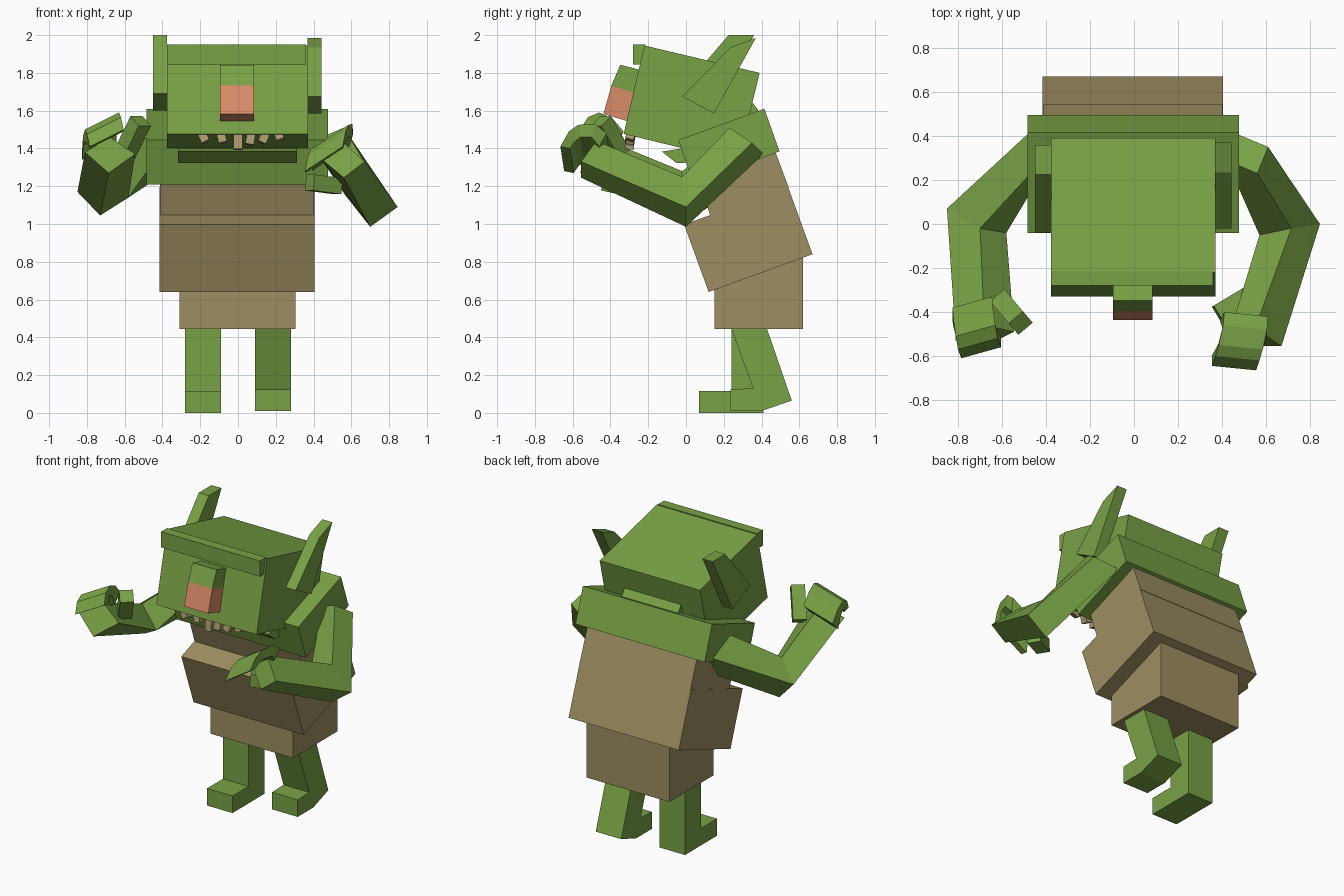
import bpy, bmesh
from mathutils import Vector


def material(name, rgb):
    m = bpy.data.materials.new(name)
    m.diffuse_color = (*rgb, 1)
    return m


GREEN = material("green skin", (0.19, 0.36, 0.06))
TAN = material("tan cloth", (0.34, 0.27, 0.12))
PINK = material("pink nose", (0.70, 0.26, 0.14))
BONE = material("bone teeth", (0.42, 0.33, 0.16))


def loft(name, sections, mat):
    """Closed skin through a row of equal-sided sections."""
    bm = bmesh.new()
    rings = [[bm.verts.new(p) for p in s] for s in sections]
    n = len(rings[0])
    for a, b in zip(rings, rings[1:]):
        for i in range(n):
            j = (i + 1) % n
            bm.faces.new((a[i], a[j], b[j], b[i]))
    bm.faces.new(rings[0][::-1])
    bm.faces.new(rings[-1])
    bmesh.ops.recalc_face_normals(bm, faces=bm.faces)
    mesh = bpy.data.meshes.new(name)
    bm.to_mesh(mesh)
    bm.free()
    mesh.materials.append(mat)
    ob = bpy.data.objects.new(name, mesh)
    bpy.context.collection.objects.link(ob)
    return ob


def prism(name, profile, x0, x1, mat):
    """Side profile of (y, z) points extruded across x."""
    return loft(name, [[(x, y, z) for y, z in profile] for x in (x0, x1)], mat)


def bar(name, start, end, size, mat, up=(0, 0, 1)):
    """Square bar between two points."""
    a, b = Vector(start), Vector(end)
    d = (b - a).normalized()
    s = d.cross(Vector(up)).normalized() * size / 2
    t = d.cross(s).normalized() * size / 2
    return loft(name, [[p + s + t, p - s + t, p - s - t, p + s - t] for p in (a, b)], mat)


def fingers(name, path, width, drop):
    """Curled mitt: a slab following a path, with given width and thickness vectors."""
    w = Vector(width)
    secs = []
    for p, t in zip(path, drop):
        p, t = Vector(p), Vector(t)
        secs.append([p, p + w, p + w + t, p + t])
    return loft(name, secs, GREEN)


# Legs and feet
prism("straight_leg", [(0.24, 0.5), (0.24, 0.115), (0.07, 0.115), (0.07, 0),
                       (0.41, 0), (0.41, 0.5)], -0.28, -0.09, GREEN)
prism("stepping_leg", [(0.22, 0.5), (0.355, 0.13), (0.235, 0.125), (0.235, 0.01),
                       (0.40, 0.01), (0.56, 0.065), (0.41, 0.5)], 0.09, 0.28, GREEN)

# Clothed body
prism("pelvis", [(0.15, 0.445), (0.62, 0.445), (0.62, 0.86), (0.15, 0.86)], -0.31, 0.305, TAN)
prism("belly", [(0.12, 0.64), (0.67, 0.84), (0.54, 1.197), (-0.01, 0.997)], -0.415, 0.405, TAN)
prism("chest", [(0.13, 1.04), (0.545, 1.19), (0.47, 1.39), (0.06, 1.245)], -0.413, 0.403, TAN)
prism("shoulders", [(-0.04, 1.445), (0.415, 1.61), (0.495, 1.385), (0.04, 1.21)],
      -0.485, 0.477, GREEN)

# Head
prism("neck", [(0.1, 1.5), (0.34, 1.66), (0.395, 1.585), (0.2, 1.45)], -0.21, 0.21, GREEN)
prism("jaw", [(-0.127, 1.383), (0.1, 1.42), (0.1, 1.33), (-0.05, 1.322)], -0.318, 0.312, GREEN)
prism("head", [(-0.22, 1.945), (0.39, 1.80), (0.275, 1.33), (-0.33, 1.477)], -0.377, 0.37, GREEN)
prism("brow", [(-0.28, 1.95), (-0.215, 1.95), (-0.215, 1.845), (-0.28, 1.845)],
      -0.377, 0.36, GREEN)

# Nose with pink tip
prism("nose_bridge", [(-0.348, 1.843), (-0.22, 1.81), (-0.26, 1.69), (-0.395, 1.733)],
      -0.095, 0.085, GREEN)
prism("nose_tip", [(-0.395, 1.733), (-0.26, 1.69), (-0.305, 1.543), (-0.437, 1.583)],
      -0.095, 0.085, PINK)

# Ears
prism("left_ear", [(-0.04, 1.69), (0.225, 2.0), (0.36, 2.0), (0.148, 1.60)],
      -0.45, -0.375, GREEN)
prism("right_ear", [(-0.02, 1.675), (0.235, 1.935), (0.37, 1.985), (0.148, 1.585)],
      0.368, 0.443, GREEN)

# Teeth hanging from the head
for x, bottom, lean in ((-0.19, 1.435, 0.02), (-0.09, 1.43, 0.01), (0.0, 1.395, 0.0),
                        (0.07, 1.42, -0.01), (0.145, 1.43, -0.02), (0.215, 1.445, 0.01)):
    bar("tooth", (x, -0.29, 1.475), (x + lean, -0.30, bottom), 0.045, BONE, (0, 1, 0))

# Arms: shoulder, elbow and wrist sections (outer, bottom, inner, top edge)
loft("right_arm", [
    [(0.61, 0.35, 1.43), (0.465, 0.41, 1.37), (0.42, 0.29, 1.45), (0.56, 0.23, 1.51)],
    [(0.845, 0, 1.09), (0.70, 0, 0.985), (0.57, -0.05, 1.15), (0.715, -0.02, 1.25)],
    [(0.67, -0.555, 1.33), (0.56, -0.555, 1.245), (0.44, -0.48, 1.345), (0.55, -0.475, 1.44)]],
    GREEN)
loft("left_arm", [
    [(-0.46, 0.43, 1.39), (-0.46, 0.32, 1.22), (-0.46, 0.16, 1.31), (-0.46, 0.24, 1.48)],
    [(-0.85, 0.07, 1.17), (-0.73, 0.05, 1.045), (-0.58, -0.04, 1.14), (-0.70, -0.02, 1.28)],
    [(-0.81, -0.53, 1.38), (-0.685, -0.56, 1.27), (-0.545, -0.49, 1.37), (-0.68, -0.46, 1.46)]],
    GREEN)

# Curled fingers
fingers("right_fingers",
        [(0.61, -0.42, 1.48), (0.605, -0.48, 1.53), (0.585, -0.57, 1.525),
         (0.57, -0.62, 1.49), (0.555, -0.665, 1.41)],
        (-0.20, 0.02, -0.13),
        [(-0.02, -0.04, -0.07), (0, -0.02, -0.07), (0, 0.01, -0.065),
         (0, 0.03, -0.055), (0, 0.05, -0.01)])
fingers("left_fingers",
        [(-0.645, -0.33, 1.49), (-0.64, -0.39, 1.56), (-0.63, -0.46, 1.59),
         (-0.62, -0.52, 1.565), (-0.605, -0.56, 1.50)],
        (-0.18, -0.05, -0.09),
        [(0, -0.06, -0.06), (0, -0.03, -0.06), (0, 0.0, -0.06),
         (0, 0.03, -0.05), (0, 0.05, -0.01)])

# Thumbs
bar("right_thumb", (0.53, -0.32, 1.20), (0.38, -0.41, 1.22), 0.085, GREEN)
bar("left_thumb", (-0.60, -0.35, 1.37), (-0.515, -0.45, 1.545), 0.085, GREEN)
